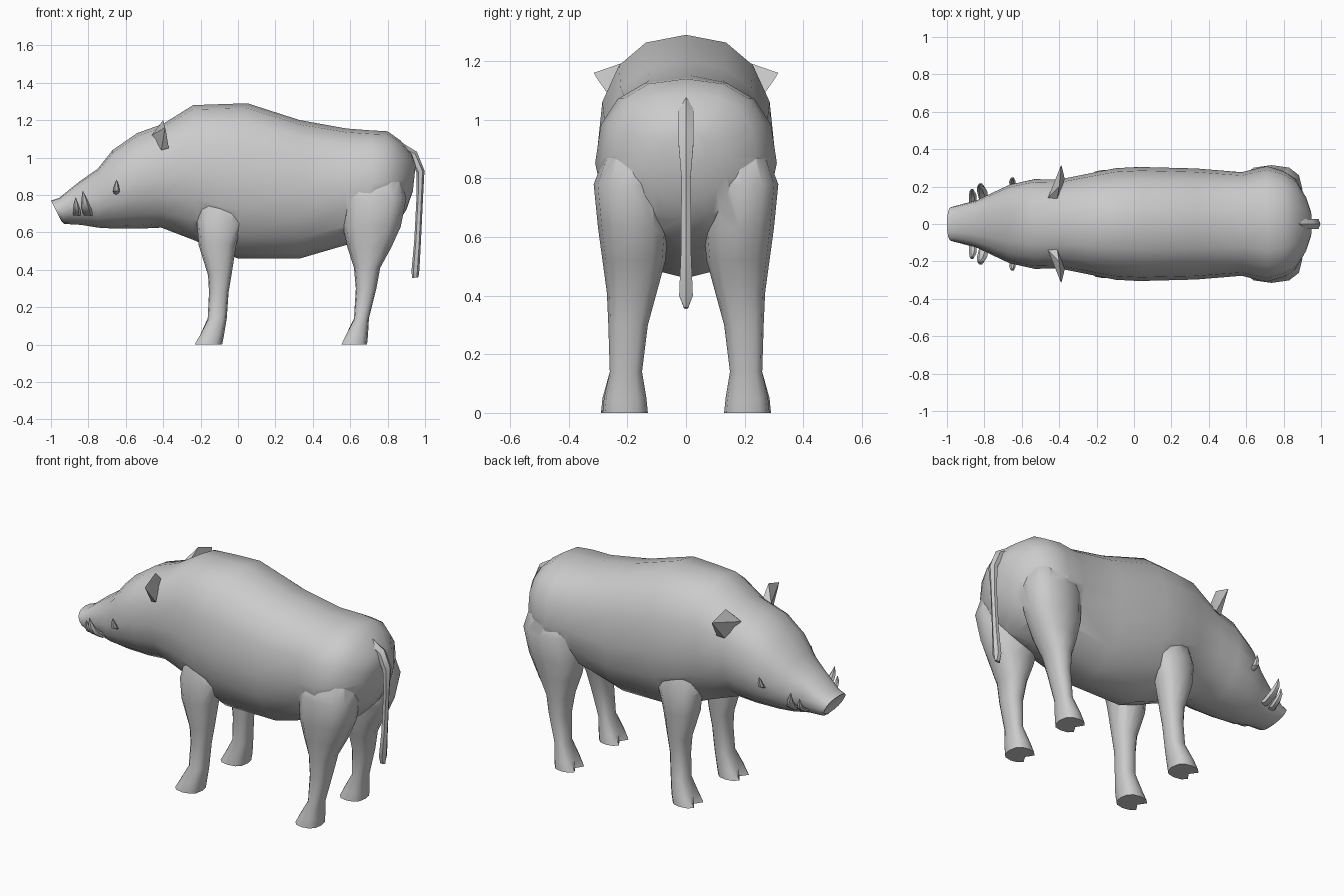
import bpy, bmesh, math

if "Cube" in bpy.data.objects:
    bpy.data.objects.remove(bpy.data.objects["Cube"])


def ring(ax, az, bx, bz, yc, w, n=12, top=2.4, low=2.0, notch=0.0):
    """Superellipse ring whose a-b axis lies in the xz plane."""
    pts = []
    for i in range(n):
        t = 2 * math.pi * i / n
        c, s = math.cos(t), math.sin(t)
        e = 2 / (top if c >= 0 else low)
        u = math.copysign(abs(c) ** e, c) if abs(c) > 1e-6 else 0
        v = math.copysign(abs(s) ** e, s) if abs(s) > 1e-6 else 0
        if i == 0:
            u -= notch
        pts.append(((ax + bx) / 2 + (ax - bx) / 2 * u, yc + w * v,
                    (az + bz) / 2 + (az - bz) / 2 * u))
    return pts


def finish(bm, name, angle):
    bmesh.ops.recalc_face_normals(bm, faces=bm.faces)
    me = bpy.data.meshes.new(name)
    bm.to_mesh(me)
    bm.free()
    ob = bpy.data.objects.new(name, me)
    bpy.context.collection.objects.link(ob)
    shade(ob, angle)
    return ob


def shade(ob, angle):
    bpy.ops.object.select_all(action='DESELECT')
    ob.select_set(True)
    bpy.context.view_layer.objects.active = ob
    bpy.ops.object.shade_smooth_by_angle(angle=math.radians(angle))


def loft(name, rings, angle=40, dish=0.0):
    bm = bmesh.new()
    vs = [[bm.verts.new(p) for p in r] for r in rings]
    for r, q in zip(vs, vs[1:]):
        for i in range(len(r)):
            j = (i + 1) % len(r)
            bm.faces.new((r[i], r[j], q[j], q[i]))
    first = bm.faces.new(vs[0])
    bm.faces.new(vs[-1])
    if dish:
        bmesh.ops.recalc_face_normals(bm, faces=bm.faces)
        bmesh.ops.inset_region(bm, faces=[first], thickness=0.012, depth=-dish)
    return finish(bm, name, angle)


# Body and head: top x, top z, bottom x, bottom z, half width
body_sections = [
    (-1.0, .77, -.945, .66, .092), (-.955, .785, -.93, .645, .10),
    (-.85, .87, -.84, .64, .125), (-.75, .94, -.75, .625, .17),
    (-.67, 1.04, -.66, .62, .21), (-.54, 1.13, -.52, .62, .24),
    (-.40, 1.18, -.41, .625, .237), (-.24, 1.28, -.24, .56, .27),
    (-.10, 1.285, -.10, .50, .298), (.05, 1.29, .0, .46, .305),
    (.33, 1.20, .33, .46, .297), (.58, 1.155, .57, .53, .277),
    (.71, 1.145, .71, .56, .31), (.80, 1.14, .80, .60, .283),
    (.87, 1.09, .86, .66, .24), (.93, 1.02, .90, .72, .15),
    (.95, .96, .935, .82, .07)]
body = loft("body", [ring(a, b, c, d, 0, w, 16)
                     for a, b, c, d, w in body_sections], dish=.006)

# Legs: z, front x, back x, inner y, outer y
hind = [(.95, .62, .86, .10, .25), (.78, .57, .90, .06, .315),
        (.63, .56, .87, .06, .30), (.52, .585, .82, .07, .285),
        (.41, .62, .76, .10, .27), (.30, .63, .74, .13, .265),
        (.14, .62, .70, .15, .26), (.05, .57, .695, .135, .28),
        (0, .545, .69, .13, .285)]
front = [(.80, -.19, .0, .10, .25), (.65, -.22, .02, .10, .287),
         (.53, -.21, -.01, .11, .28), (.37, -.16, -.035, .13, .262),
         (.28, -.155, -.05, .14, .255), (.14, -.162, -.06, .15, .26),
         (.05, -.21, -.075, .14, .285), (0, -.24, -.085, .135, .29)]

for side in (1, -1):
    for name, rows in (("hind_leg", hind), ("front_leg", front)):
        leg = loft(name, [ring(x0, z, x1, z, side * (y0 + y1) / 2, (y1 - y0) / 2,
                               12, 2.5, 2.5, .5 if z < .02 else .2 if z < .1 else 0)
                          for z, x0, x1, y0, y1 in rows])
        # Fuse the leg into the body
        mod = body.modifiers.new("join", 'BOOLEAN')
        mod.operation = 'UNION'
        mod.solver = 'EXACT'
        mod.object = leg
        bpy.context.view_layer.objects.active = body
        bpy.ops.object.modifier_apply(modifier=mod.name)
        bpy.data.objects.remove(leg)
shade(body, 40)

# Tail
tail = [(.86, 1.09, .84, 1.0, .03), (.957, 1.03, .92, .98, .03),
        (.997, .93, .955, .92, .03), (.99, .80, .955, .80, .018),
        (.978, .55, .942, .55, .02), (.97, .40, .928, .40, .027),
        (.965, .36, .93, .355, .008)]
loft("tail", [ring(a, b, c, d, 0, w, 6, 2, 2) for a, b, c, d, w in tail])

# Tusks and cheek warts: centre x, y, z, radius
spikes = {
    "upper_tusk": [(-.80, .12, .69, .025), (-.812, .175, .73, .027),
                   (-.82, .20, .77, .018), (-.83, .205, .82, .002)],
    "lower_tusk": [(-.862, .11, .69, .02), (-.862, .155, .72, .02),
                   (-.866, .175, .75, .013), (-.868, .178, .785, .002)],
    "cheek_wart": [(-.65, .19, .80, .012), (-.65, .225, .82, .018),
                   (-.65, .238, .85, .013), (-.65, .243, .88, .002)]}
# Ear outline points
ear = [(-.46, .14, 1.12), (-.41, .135, 1.14), (-.40, .20, 1.20),
       (-.39, .315, 1.16), (-.385, .303, 1.14), (-.37, .24, 1.05),
       (-.41, .225, 1.04)]
for side in (1, -1):
    for name, rows in spikes.items():
        loft(name, [ring(x - r, z, x + r, z, side * y, r, 6, 2, 2)
                    for x, y, z, r in rows])
    bm = bmesh.new()
    for x, y, z in ear:
        bm.verts.new((x, side * y, z))
    bmesh.ops.convex_hull(bm, input=bm.verts)
    finish(bm, "ear", 35)
